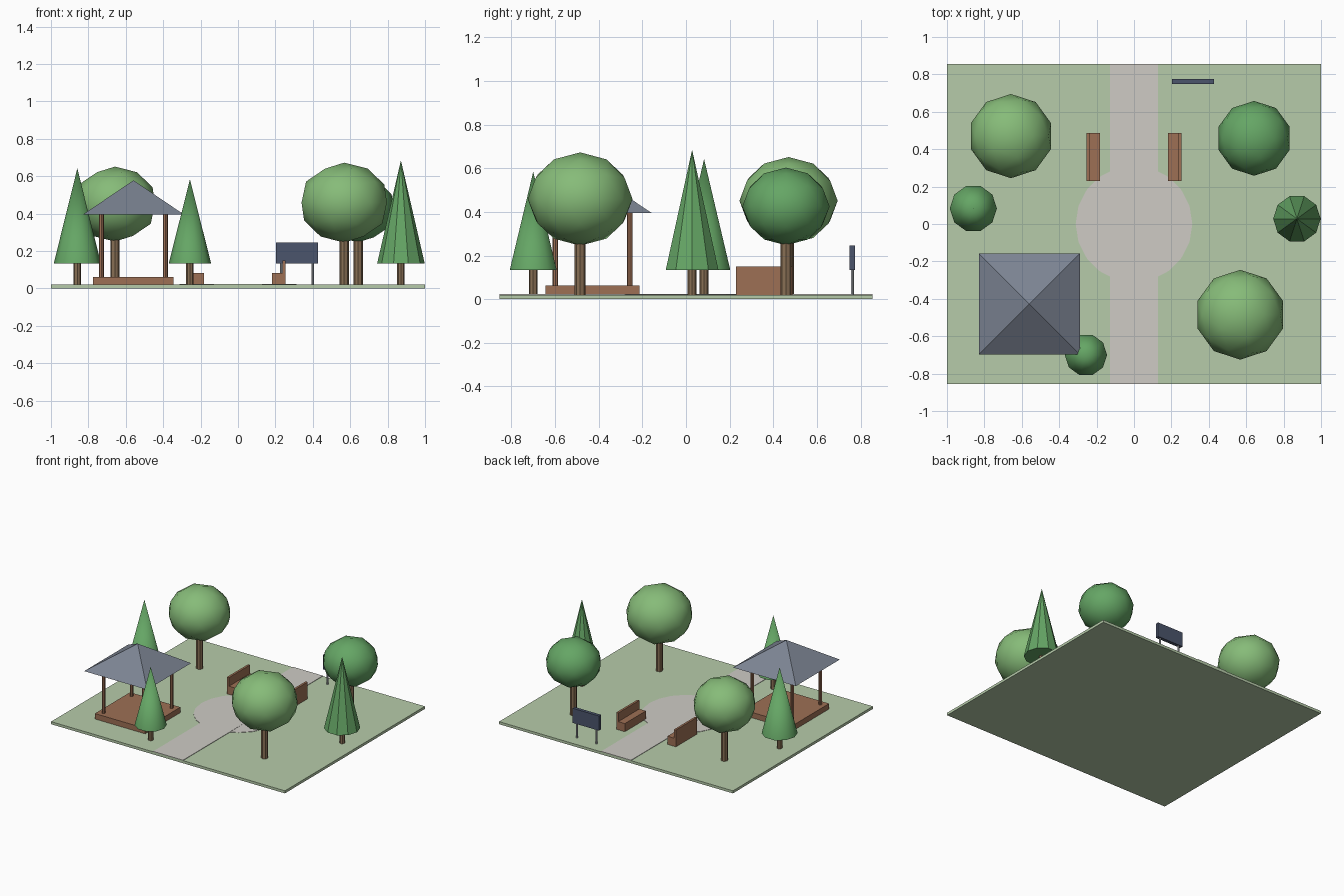
import bpy, math

if "Cube" in bpy.data.objects:
    bpy.data.objects.remove(bpy.data.objects["Cube"])


def material(name, r, g, b):
    m = bpy.data.materials.new(name)
    m.diffuse_color = (r, g, b, 1)
    m.use_nodes = True
    m.node_tree.nodes["Principled BSDF"].inputs["Base Color"].default_value = m.diffuse_color
    return m


GRASS = material("grass", 0.47, 0.60, 0.40)
PAVING = material("paving", 0.62, 0.60, 0.56)
BARK = material("bark", 0.25, 0.16, 0.09)
WOOD = material("wood", 0.34, 0.16, 0.09)
LIGHT_LEAF = material("light_leaf", 0.24, 0.50, 0.19)
DARK_LEAF = material("dark_leaf", 0.13, 0.38, 0.13)
SLATE = material("slate", 0.20, 0.23, 0.29)
NAVY = material("board_blue", 0.07, 0.09, 0.15)
STEEL = material("steel", 0.45, 0.47, 0.50)


def finish(name, mat, smooth=False):
    ob = bpy.context.object
    ob.name = name
    ob.data.materials.append(mat)
    bpy.ops.object.transform_apply(location=False, rotation=True, scale=True)
    if smooth:
        bpy.ops.object.shade_smooth_by_angle(angle=math.radians(50))
    return ob


def box(name, mat, x0, x1, y0, y1, z0, z1):
    bpy.ops.mesh.primitive_cube_add(
        size=1, location=((x0 + x1) / 2, (y0 + y1) / 2, (z0 + z1) / 2))
    bpy.context.object.scale = (x1 - x0, y1 - y0, z1 - z0)
    return finish(name, mat)


def cone(name, mat, x, y, z0, z1, r0, r1, sides, turn=0, smooth=False):
    bpy.ops.mesh.primitive_cone_add(
        vertices=sides, radius1=r0, radius2=r1, depth=z1 - z0,
        location=(x, y, (z0 + z1) / 2), rotation=(0, 0, turn))
    return finish(name, mat, smooth)


# Ground, straight path and round plaza
TOP = 0.02
box("ground", GRASS, -1, 1, -0.855, 0.855, 0, TOP)
box("path", PAVING, -0.128, 0.128, -0.855, 0.855, 0.01, 0.0235)
cone("plaza", PAVING, 0, 0, 0.01, 0.0225, 0.312, 0.312, 20, math.pi / 2)

# Round trees: x, y, crown centre height, crown radius, leaf colour
for i, (x, y, z, r, leaf) in enumerate([
        (-0.658, 0.470, 0.451, 0.225, LIGHT_LEAF),
        (0.642, 0.458, 0.425, 0.200, DARK_LEAF),
        (0.568, -0.485, 0.459, 0.240, LIGHT_LEAF)], 1):
    cone(f"round_tree_trunk_{i}", BARK, x, y, TOP, z, 0.025, 0.025, 8)
    bpy.ops.mesh.primitive_ico_sphere_add(subdivisions=2, radius=r, location=(x, y, z))
    bpy.context.object.scale.z = 0.89
    finish(f"round_tree_crown_{i}", leaf, True)

# Pines: x, y, tip height, radius, smooth shading
for i, (x, y, tip, r, smooth) in enumerate([
        (-0.859, 0.083, 0.642, 0.126, True),
        (0.871, 0.028, 0.685, 0.127, False),
        (-0.257, -0.700, 0.584, 0.113, True)], 1):
    cone(f"pine_trunk_{i}", BARK, x, y, TOP, 0.16, 0.02, 0.02, 8)
    cone(f"pine_crown_{i}", DARK_LEAF, x, y, 0.134, tip, r, 0, 10, math.pi / 2, smooth)

# Pavilion: deck, four posts and pyramid roof
PX, PY = -0.559, -0.428
box("pavilion_deck", WOOD, PX - 0.215, PX + 0.215, PY - 0.215, PY + 0.215, TOP, 0.062)
for sx in (-1, 1):
    for sy in (-1, 1):
        cone(f"pavilion_post_{'left' if sx < 0 else 'right'}_{'front' if sy < 0 else 'back'}",
             WOOD, PX + sx * 0.171, PY + sy * 0.171, 0.06, 0.42, 0.013, 0.013, 8)
cone("pavilion_roof", SLATE, PX, PY, 0.396, 0.578, 0.269 * math.sqrt(2), 0, 4, math.pi / 4)

# Benches facing the path, mirrored left and right
for side, s in (("left", -1), ("right", 1)):
    box(f"bench_seat_{side}", WOOD, *sorted((s * 0.182, s * 0.25)), 0.23, 0.487, TOP, 0.083)
    box(f"bench_back_{side}", WOOD, *sorted((s * 0.238, s * 0.255)), 0.23, 0.487, TOP, 0.15)

# Notice board on two legs
box("notice_board", NAVY, 0.203, 0.428, 0.749, 0.775, 0.133, 0.246)
for side, x in (("left", 0.232), ("right", 0.399)):
    cone(f"notice_board_leg_{side}", STEEL, x, 0.762, TOP, 0.2, 0.007, 0.007, 8)
